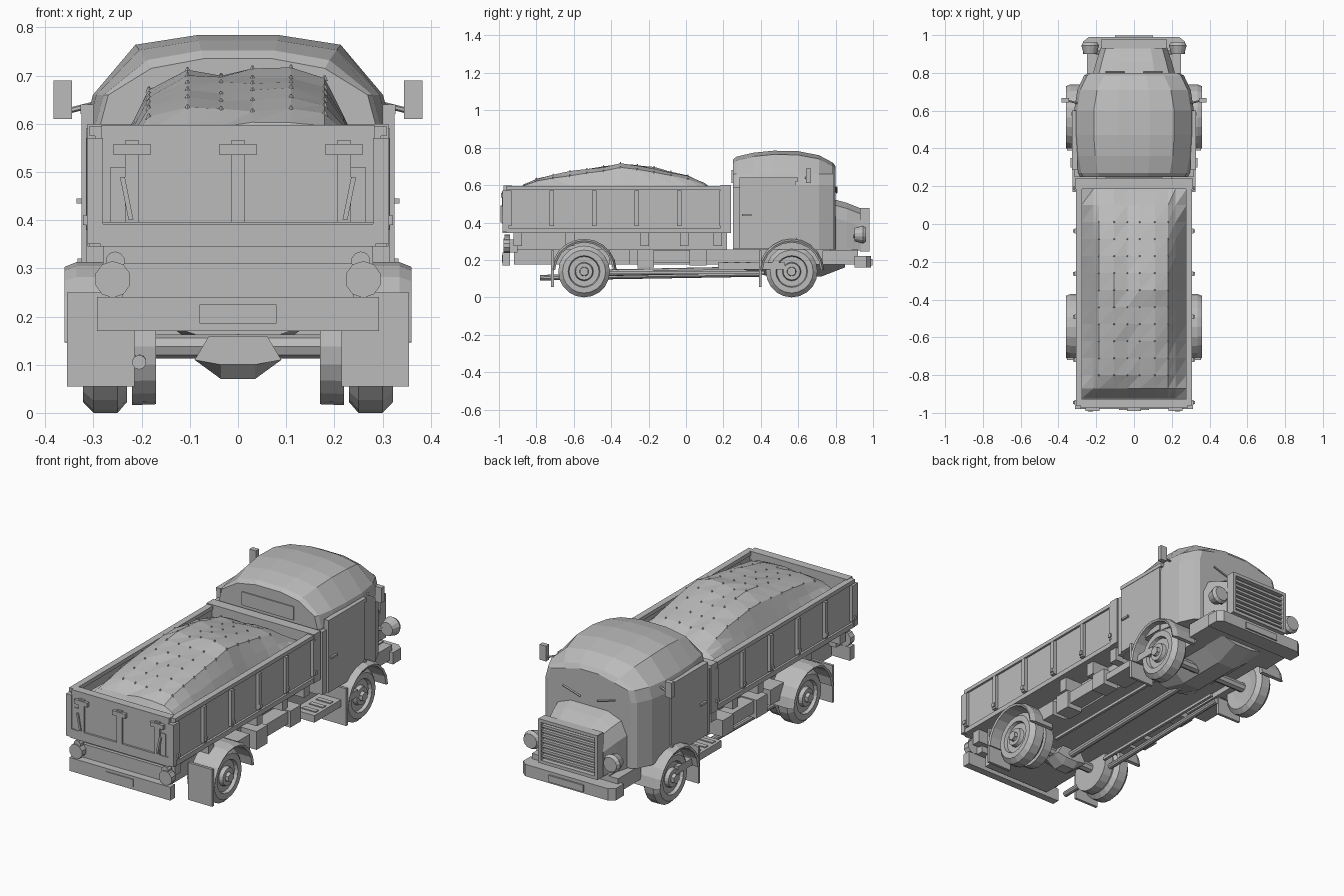
import bpy, bmesh, math, random
from mathutils import Vector, Matrix

random.seed(4)
cube = bpy.data.objects.get("Cube")
if cube:
    bpy.data.objects.remove(cube)

grey = bpy.data.materials.new("plain_grey")
grey.use_nodes = True
tone = (0.5, 0.5, 0.5, 1)
grey.diffuse_color = tone
grey.node_tree.nodes["Principled BSDF"].inputs["Base Color"].default_value = tone
SIDES = (("right", -1), ("left", 1))


def finish(name, bm):
    bmesh.ops.recalc_face_normals(bm, faces=bm.faces)
    mesh = bpy.data.meshes.new(name)
    bm.to_mesh(mesh)
    bm.free()
    mesh.materials.append(grey)
    obj = bpy.data.objects.new(name, mesh)
    bpy.context.collection.objects.link(obj)
    return obj


def box(name, xs, ys, zs, turn=0):
    """Box given by its limits, optionally turned about y."""
    bm = bmesh.new()
    bmesh.ops.create_cube(bm, size=1)
    limits = (xs, ys, zs)
    bmesh.ops.scale(bm, verts=bm.verts, vec=[abs(b - a) for a, b in limits])
    bmesh.ops.rotate(bm, verts=bm.verts, matrix=Matrix.Rotation(turn, 3, "Y"))
    bmesh.ops.translate(bm, verts=bm.verts, vec=[(a + b) / 2 for a, b in limits])
    return finish(name, bm)


def pair(name, xs, ys, zs, turn=0):
    for label, s in SIDES:
        box(f"{label}_{name}", (s * xs[0], s * xs[1]), ys, zs, s * turn)


def rod(name, start, end, radius, sides=10, tip=None):
    a, b = Vector(start), Vector(end)
    bm = bmesh.new()
    bmesh.ops.create_cone(bm, cap_ends=True, segments=sides, radius1=radius,
                          radius2=radius if tip is None else tip, depth=(b - a).length)
    spin = (b - a).to_track_quat("Z", "Y").to_matrix()
    bmesh.ops.rotate(bm, verts=bm.verts, matrix=spin)
    bmesh.ops.translate(bm, verts=bm.verts, vec=(a + b) / 2)
    return finish(name, bm)


def loft(name, rings):
    bm = bmesh.new()
    loops = [[bm.verts.new(p) for p in ring] for ring in rings]
    n = len(loops[0])
    for one, two in zip(loops, loops[1:]):
        for i in range(n):
            j = (i + 1) % n
            bm.faces.new((one[i], one[j], two[j], two[i]))
    bm.faces.new(loops[0])
    bm.faces.new(loops[-1])
    return finish(name, bm)


def mirrored(y, half):
    """Closed ring from a right half outline that runs bottom to top."""
    return [(x, y, z) for x, z in half] + [(-x, y, z) for x, z in reversed(half)]


def lathe(name, profile, y, z, s, sides=20):
    turns = [math.tau * i / sides for i in range(sides)]
    loft(name, [[(s * x, y + r * math.cos(t), z + r * math.sin(t)) for t in turns]
                for r, x in profile])


def blend(table, v):
    for (a, p), (b, q) in zip(table, table[1:]):
        if v <= b:
            return p + (q - p) * (v - a) / (b - a)
    return table[-1][1]


# Wheels, hubs, fenders and mud flaps
TYRE = [(.07, .235), (.115, .23), (.138, .25), (.138, .3), (.115, .322), (.085, .322),
        (.08, .305), (.05, .305), (.045, .325), (.025, .325), (.02, .335)]
INNER = [(.06, .17), (.12, .17), (.122, .22), (.06, .22)]
for place, y in (("rear", -.545), ("front", .565)):
    for label, s in SIDES:
        lathe(f"{label}_{place}_wheel", TYRE, y, .138, s)
        rod(f"{label}_{place}_hub", (s * .3, y, .138), (s * .342, y, .138), .025, 6)
        if place == "rear":
            lathe(f"{label}_inner_wheel", INNER, y, .138, s)
        arc = []
        for i in range(11):
            t = math.radians(3 + 17.4 * i)
            c, n = math.cos(t), math.sin(t)
            arc.append([(s * x, y + r * c, .138 + r * n)
                        for x, r in ((.22, .155), (.355, .155), (.36, .165), (.335, .175), (.22, .175))])
        loft(f"{label}_{place}_fender", arc)
    pair(f"{place}_mud_flap", (.215, .355), (y - .176, y - .162), (.055, .25))
    rod(f"{place}_axle", (-.25, y, .138), (.25, y, .138), .025, 8)
loft("differential", [mirrored(-.545 + d, [(.035, .07 + e), (.09, .11), (.06, .16)])
                      for d, e in ((-.06, .03), (-.03, 0), (.03, 0), (.06, .03))])
rod("drive_shaft", (0, -.5, .13), (0, .5, .15), .018)
rod("exhaust_pipe", (-.205, -.78, .105), (-.205, .4, .125), .015)
pair("brake_rod", (.15, .165), (-.42, .42), (.125, .14))

# Chassis with tanks, steps and bumpers
box("chassis", (-.2, .2), (-.92, .92), (.176, .256))
loft("engine_pan", [mirrored(y, [(.05, z), (.14, .18)])
                    for y, z in ((.3, .15), (.45, .11), (.72, .11), (.85, .16))])
pair("battery_box", (.2, .28), (-.41, -.3), (.176, .256))
pair("tool_box", (.2, .29), (-.26, -.17), (.16, .256))
pair("fuel_tank", (.2, .275), (-.17, .02), (.185, .25))
pair("air_tank", (.2, .29), (.02, .11), (.17, .256))
pair("cab_step", (.2, .325), (.17, .53), (.148, .185))
for k in range(3):
    pair(f"step_slot_{k}", (.23, .31), (.2 + k * .06, .225 + k * .06), (.184, .19))
box("rear_bumper", (-.293, .293), (-.98, -.94), (.17, .24))
box("rear_plate", (-.08, .08), (-.985, -.979), (.185, .225))
box("rear_crossmember", (-.24, .24), (-.94, -.9), (.24, .31))
for label, s in SIDES:
    rod(f"{label}_tail_lamp", (s * .26, -.975, .277), (s * .26, -.94, .277), .038)
    rod(f"{label}_tail_signal", (s * .255, -.97, .315), (s * .255, -.94, .315), .02)
loft("front_bumper", [[(w, y, z) for w, y in ((-.27, .9), (-.27, .965), (-.24, .99),
                                             (.24, .99), (.27, .965), (.27, .9))]
                      for z in (.16, .222)])
box("front_plate", (-.1, .1), (.985, .998), (.17, .205))
box("front_underplate", (-.25, .25), (.73, .92), (.176, .25))

# Cargo bed: floor, walls, rails, posts and cross bearers
box("bed_floor", (-.295, .295), (-.955, .225), (.345, .385))
pair("bed_wall", (.28, .297), (-.96, .225), (.36, .59))
pair("top_rail", (.275, .308), (-.96, .225), (.575, .595))
pair("bottom_rail", (.28, .308), (-.96, .225), (.345, .37))
for k in range(6):
    y = -.945 + k * .227
    pair(f"bed_post_{k}", (.29, .314), (y - .012, y + .012), (.38, .57))
    pair(f"post_latch_{k}", (.3, .322), (y - .009, y + .009), (.39, .41))
for k, y in enumerate((-.9, -.62, -.22, -.01, .17)):
    box(f"bed_bearer_{k}", (-.28, .28), (y - .023, y + .023), (.275, .35))
pair("bed_runner", (.12, .18), (-.92, .22), (.25, .35))
box("headboard", (-.312, .312), (.185, .24), (.345, .6))
box("tailgate", (-.283, .283), (-.975, -.93), (.395, .597))
box("tailgate_sill", (-.285, .285), (-.98, -.93), (.345, .392))
for k in (-1, 0, 1):
    x = k * .22
    box(f"tailgate_hinge_{k}", (x - .038, x + .038), (-.99, -.97), (.535, .558))
    box(f"tailgate_strap_{k}", (x - .015, x + .015), (-.985, -.97), (.395, .565))
pair("tailgate_panel", (.215, .265), (-.98, -.97), (.395, .51))
pair("tailgate_lever", (.226, .236), (-.992, -.975), (.4, .49), .2)
pair("tailgate_corner", (.28, .312), (-.98, -.95), (.35, .57))

# Heaped load under a sheet with small tie knots
RIDGE = [(-.925, .5), (-.87, .6), (-.83, .625), (-.59, .68), (-.35, .714),
         (-.14, .69), (.02, .645), (.14, .59), (.185, .54)]
ACROSS = [(-.278, -.5), (-.215, .35), (-.185, .75), (-.105, 1), (-.035, .95),
          (.03, 1), (.11, 1), (.18, .85), (.22, .35), (.278, -.5)]
rows = [-.925, -.87] + [-.8 + .09 * i for i in range(11)] + [.185]


def heap(x, y):
    top = blend(RIDGE, y)
    return .56 + (top - .56) * blend(ACROSS, x) if top > .56 else top


bm = bmesh.new()
cloth = [[bm.verts.new((x, y, heap(x, y) + random.uniform(-.007, .004)))
          for x, c in ACROSS] for y in rows]
for r, q in zip(cloth, cloth[1:]):
    for i in range(len(r) - 1):
        bm.faces.new((r[i], r[i + 1], q[i + 1]))
        bm.faces.new((r[i], q[i + 1], q[i]))
knots = [v.co.copy() for r in cloth[2:-2] for v in r[2:-2]]
finish("load_sheet", bm)
for k, p in enumerate(knots):
    rod(f"tie_knot_{k}", p - Vector((0, 0, .006)), p + Vector((0, 0, .006)), .007, 5, .002)

# Cab shell: half width, shoulder and crown along its length
cab = []
for y, w, t, z in ((.25, .285, .18, .735), (.27, .295, .19, .752), (.36, .31, .205, .773),
                   (.47, .317, .213, .784), (.6, .317, .213, .781), (.71, .3, .195, .76),
                   (.785, .265, .16, .72), (.8, .24, .14, .7)):
    cab.append(mirrored(y, [(w, .255), (w, .6), (w - .016, .66), (t, z - .02), (t * .4, z)]))
loft("cab", cab)
box("rear_window", (-.15, .15), (.244, .252), (.61, .68))
pair("door", (.3, .325), (.285, .585), (.26, .635))
pair("door_sill", (.3, .327), (.285, .6), (.62, .64))
pair("door_handle", (.32, .335), (.3, .35), (.435, .445))
pair("door_hinge", (.32, .333), (.575, .59), (.3, .32))
pair("cab_corner", (.27, .315), (.25, .29), (.26, .59))
for label, s in SIDES:
    rod(f"{label}_mirror_arm", (s * .3, .64, .64), (s * .36, .655, .625), .006, 6)
    rod(f"{label}_wiper", (s * .05, .805, .56), (s * .15, .805, .59), .005, 5)
pair("mirror", (.345, .383), (.642, .668), (.61, .69))

# Bonnet, grille and headlamps
loft("bonnet", [mirrored(y, [(w, .25), (w, z - .1), (w * .85, z - .03), (w * .5, z)])
                for y, w, z in ((.77, .225, .53), (.86, .2, .505), (.935, .175, .475))])
box("grille_back", (-.16, .16), (.93, .955), (.25, .47))
pair("grille_frame", (.155, .172), (.93, .98), (.245, .475))
for k, z in enumerate((.245, .46)):
    box(f"grille_rail_{k}", (-.17, .17), (.93, .98), (z, z + .017))
for k in range(7):
    z = .276 + k * .026
    box(f"grille_slat_{k}", (-.157, .157), (.95, .972), (z, z + .013))
for label, s in SIDES:
    rod(f"{label}_headlamp", (s * .232, .9, .335), (s * .232, .945, .335), .035, 14, .048)
    rod(f"{label}_headlamp_lens", (s * .232, .945, .335), (s * .232, .962, .335), .048, 14, .038)
    rod(f"{label}_headlamp_bracket", (s * .16, .9, .32), (s * .232, .915, .335), .012, 6)
